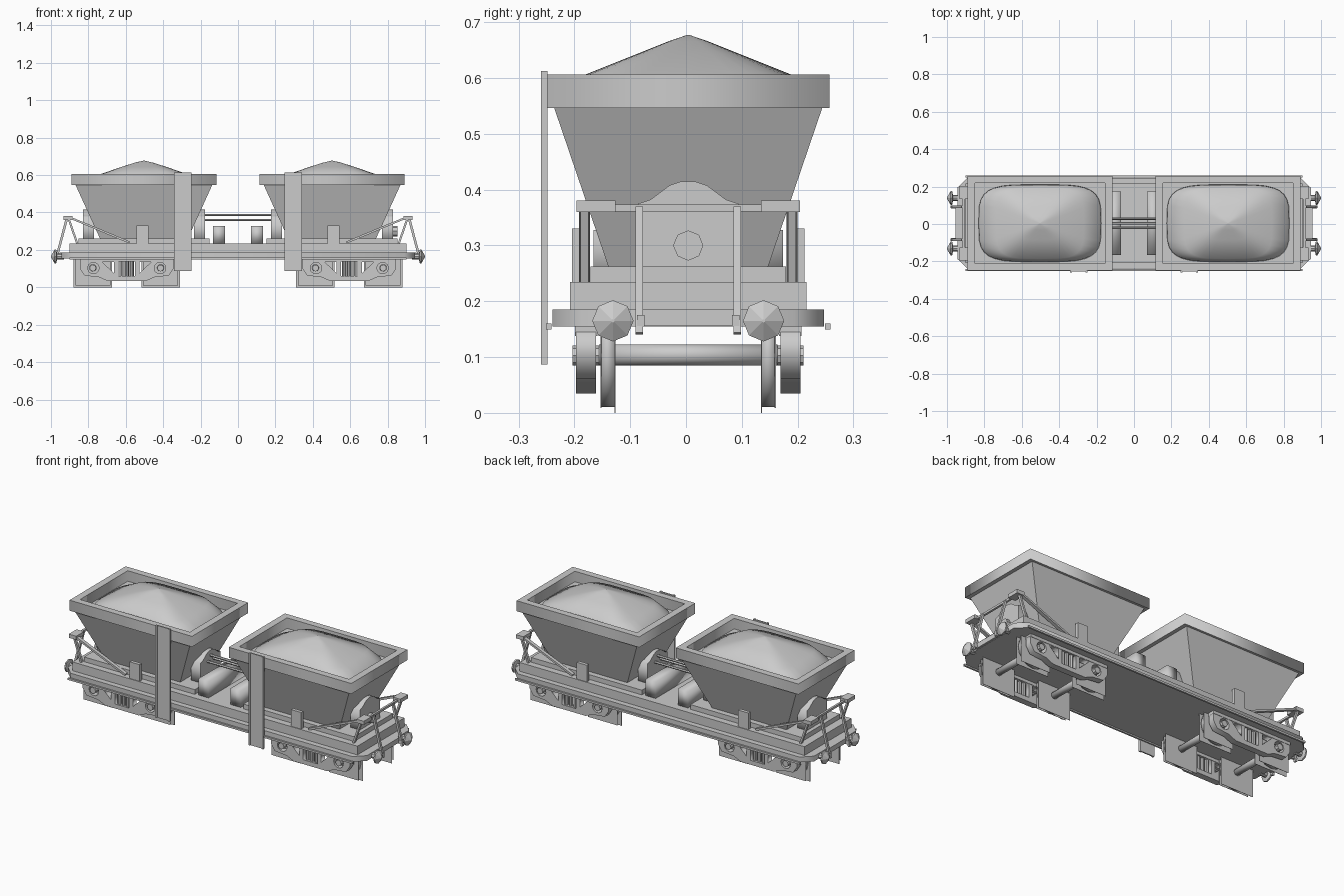
import bpy, bmesh
from math import sin, cos, pi, copysign
from mathutils import Vector, Matrix

if "Cube" in bpy.data.objects:
    bpy.data.objects.remove(bpy.data.objects["Cube"])

CY = 0.004  # body centreline
AXES = {'x': Matrix(((0, 0, 1), (1, 0, 0), (0, 1, 0))).to_4x4(),
        'y': Matrix(((1, 0, 0), (0, 0, -1), (0, 1, 0))).to_4x4(),
        'z': Matrix.Identity(4)}


def add(name, me):
    ob = bpy.data.objects.new(name, me)
    bpy.context.collection.objects.link(ob)
    return ob


def from_bm(name, bm, smooth=False):
    bmesh.ops.recalc_face_normals(bm, faces=bm.faces)
    me = bpy.data.meshes.new(name)
    bm.to_mesh(me)
    bm.free()
    for p in me.polygons:
        p.use_smooth = smooth
    return add(name, me)


def box(name, x0, x1, y0, y1, z0, z1):
    bm = bmesh.new()
    bmesh.ops.create_cube(bm, size=1)
    for v in bm.verts:
        v.co = ((x0 + x1) / 2 + v.co.x * (x1 - x0), (y0 + y1) / 2 + v.co.y * (y1 - y0),
                (z0 + z1) / 2 + v.co.z * (z1 - z0))
    return from_bm(name, bm)


def loft(name, rings, smooth=False):
    """Skin a list of equal-length closed rings and cap both ends."""
    bm = bmesh.new()
    rows = [[bm.verts.new(p) for p in r] for r in rings]
    for a, b in zip(rows, rows[1:]):
        for i in range(len(a)):
            j = (i + 1) % len(a)
            bm.faces.new((a[i], a[j], b[j], b[i]))
    bm.faces.new(rows[0])
    bm.faces.new(rows[-1])
    return from_bm(name, bm, smooth)


def turned(name, axis, centre, stations, n=8):
    """Lathe of (offset along axis, radius) stations."""
    M = Matrix.Translation(centre) @ AXES[axis]
    return loft(name, [[M @ Vector((r * cos(2 * pi * k / n), r * sin(2 * pi * k / n), t))
                        for k in range(n)] for t, r in stations], n > 8)


def plate(name, axis, centre, depth, loops):
    """Extruded outline; further loops are holes."""
    cu = bpy.data.curves.new(name, 'CURVE')
    cu.dimensions, cu.fill_mode, cu.extrude = '2D', 'BOTH', depth / 2
    for pts in loops:
        s = cu.splines.new('POLY')
        s.points.add(len(pts) - 1)
        for p, q in zip(s.points, pts):
            p.co = (q[0], q[1], 0, 1)
        s.use_cyclic_u = True
    tmp = add(name + "_curve", cu)
    me = bpy.data.meshes.new_from_object(tmp.evaluated_get(bpy.context.evaluated_depsgraph_get()))
    bpy.data.objects.remove(tmp)
    me.transform(Matrix.Translation(centre) @ AXES[axis])
    return add(name, me)


def bar(name, a, b, w, h):
    """Square-section bar between two points."""
    a, b = Vector(a), Vector(b)
    d = b - a
    bm = bmesh.new()
    bmesh.ops.create_cube(bm, size=1)
    R = d.to_track_quat('Z', 'Y').to_matrix().to_4x4()
    bm.transform(Matrix.Translation((a + b) / 2) @ R @ Matrix.Diagonal((w, h, d.length, 1)))
    return from_bm(name, bm)


def rect(hx, hy, z, cx):
    return [(cx + sx * hx, CY + sy * hy, z) for sx, sy in ((-1, -1), (1, -1), (1, 1), (-1, 1))]


def mirror_pts(half):
    return half + [(-x, z) for x, z in reversed(half)]


def circle(cx, cz, r, n=10):
    return [(cx + r * cos(2 * pi * k / n), cz + r * sin(2 * pi * k / n)) for k in range(n)]


def superellipse(hx, hy, z, cx, n=32):
    f = lambda c: copysign(abs(c) ** 0.5, c)
    return [(cx + hx * f(cos(2 * pi * k / n)), CY + hy * f(sin(2 * pi * k / n)), z) for k in range(n)]


# Underframe
deck = [(.89, .243), (.945, .19), (.945, -.19), (.89, -.243)]
plate("deck", 'z', (0, CY, .17), .03, [deck + [(-x, -y) for x, y in deck]])
box("upper_frame", -.9, .9, CY - .212, CY + .212, .185, .235)
for s in (-1, 1):
    y = CY + s * .25
    box("side_pipe", -.9, .9, y - .005, y + .005, .149, .16)

for s in (-1, 1):
    cx = s * .503
    # Hopper, rim and load
    box("hopper_base", cx - .35, cx + .35, CY - .175, CY + .175, .235, .262)
    loft("hopper", [rect(.23, .139, .25, cx), rect(.365, .24, .546, cx)])
    outer = [(.387, .253), (-.387, .253), (-.387, -.253), (.387, -.253)]
    inner = [(.347, .215), (-.347, .215), (-.347, -.215), (.347, -.215)]
    plate("hopper_rim", 'z', (cx, CY, .576), .06, [outer, inner])
    loft("load", [superellipse(a, b, z, cx) for a, b, z in
                  ((.33, .208, .54), (.322, .205, .565), (.235, .19, .604),
                   (.12, .09, .644), (.05, .035, .666), (.004, .003, .677))], True)

    # Humped bearing plates at both ends of each hopper
    hump = mirror_pts([(.09, .235), (.09, .375), (.068, .382), (.052, .394), (.033, .408), (.012, .415)])
    for t in (-1, 1):
        plate("bearing_plate", 'x', (cx + t * .297, CY, 0), .06, [hump])

    # Side brackets and tall side channels
    for t in (-1, 1):
        y = CY + t * .198
        box("side_bracket", s * .51 - .032, s * .51 + .032, y - .01, y + .01, .235, .33)
    xc = s * .295
    box("side_channel", xc - .045, xc + .045, -.255, -.248, .087, .613)
    for t in (-1, 1):
        box("channel_flange", xc + t * .041 - .005, xc + t * .041 + .005, -.26, -.25, .087, .613)

    # Tanks between the hoppers
    tank = box("cross_tank", s * .102 - .032, s * .102 + .032, CY - .17, CY + .17, .235, .328)
    for p in tank.data.polygons:
        p.use_smooth = True

    # End railing, steps, braces and buffers
    for t in (-1, 1):
        y = CY + t * .085
        bar("rail_post", (s * .975, y + t * .003, .142), (s * .915, y + t * .003, .368), .013, .013)
        bar("post_foot", (s * .93, y, .165), (s * .978, y, .165), .013, .02)
        yy = sorted((CY + t * .13, CY + t * .2))
        xx = sorted((s * .885, s * .932))
        box("end_step", *xx, *yy, .36, .381)
        bar("step_brace", (s * .885, CY + t * .186, .367), (s * .58, CY + t * .186, .24), .02, .011)
        bar("step_strut", (s * .905, CY + t * .186, .365), (s * .86, CY + t * .186, .235), .015, .011)
        turned("buffer", 'x', (0, CY + t * .135, .165),
               [(s * .93, .016), (s * .968, .016), (s * .972, .037), (s * .98, .037), (s * 1.0, .003)])
    bar("top_rail", (s * .91, CY - .135, .367), (s * .91, CY + .135, .367), .012, .012)
    box("head_block", *sorted((s * .9, s * .955)), CY - .088, CY + .088, .157, .185)

    # Bogie side frames with openings
    bx = s * .595
    half = [(.25, .145), (.25, .1), (.225, .062), (.15, .055), (.105, .035), (.03, .035)]
    top = [(-x, z) for x, z in reversed(half)]
    holes = [circle(q * .178, .103, .031) for q in (-1, 1)]
    holes += [[(q * .13, .135), (q * .068, .135), (q * .068, .075)] for q in (-1, 1)]
    holes.append([(-.045, .06), (.045, .06), (.045, .138), (-.045, .138)])
    for t in (-1, 1):
        y = CY + t * .183
        plate("bogie_side_frame", 'y', (bx, y, 0), .036, [half + top, *holes])
        box("bogie_top_bar", bx - .25, bx + .25, y - .02, y + .02, .138, .156)
        for q in (-1, 0, 1):
            turned("spring", 'z', (bx + q * .027, y, .055), [(0, .011), (.085, .011)])
        for q in (-1, 1):
            turned("axle_box", 'y', (bx + q * .181, y, .103), [(-.024, .018), (.024, .018)])

    # Wheelsets: square wheel plates around a round tread
    for q in (-1, 1):
        wx = bx + q * .181
        turned("axle", 'y', (wx, CY, .104), [(-.16, .019), (.16, .019)], 12)
        for t in (-1, 1):
            for y, h in ((.131, .103), (.156, .094)):
                y = CY + t * y
                box("wheel_plate", wx - h, wx + h, y - .001, y + .001, .103 - h, min(.103 + h, .16))
            turned("wheel_tread", 'y', (wx, CY + t * .144, .103), [(-.012, .092), (.012, .092)], 16)

# Control rods joining the hoppers
for y, z in ((-.025, .36), (0, .387), (.025, .36)):
    turned("control_rod", 'x', (0, CY + y, z), [(-.2, .007), (.2, .007)], 6)

# Round boss on the right end
turned("end_boss", 'x', (.8, CY, .3), [(0, .027), (.052, .027)], 8)
